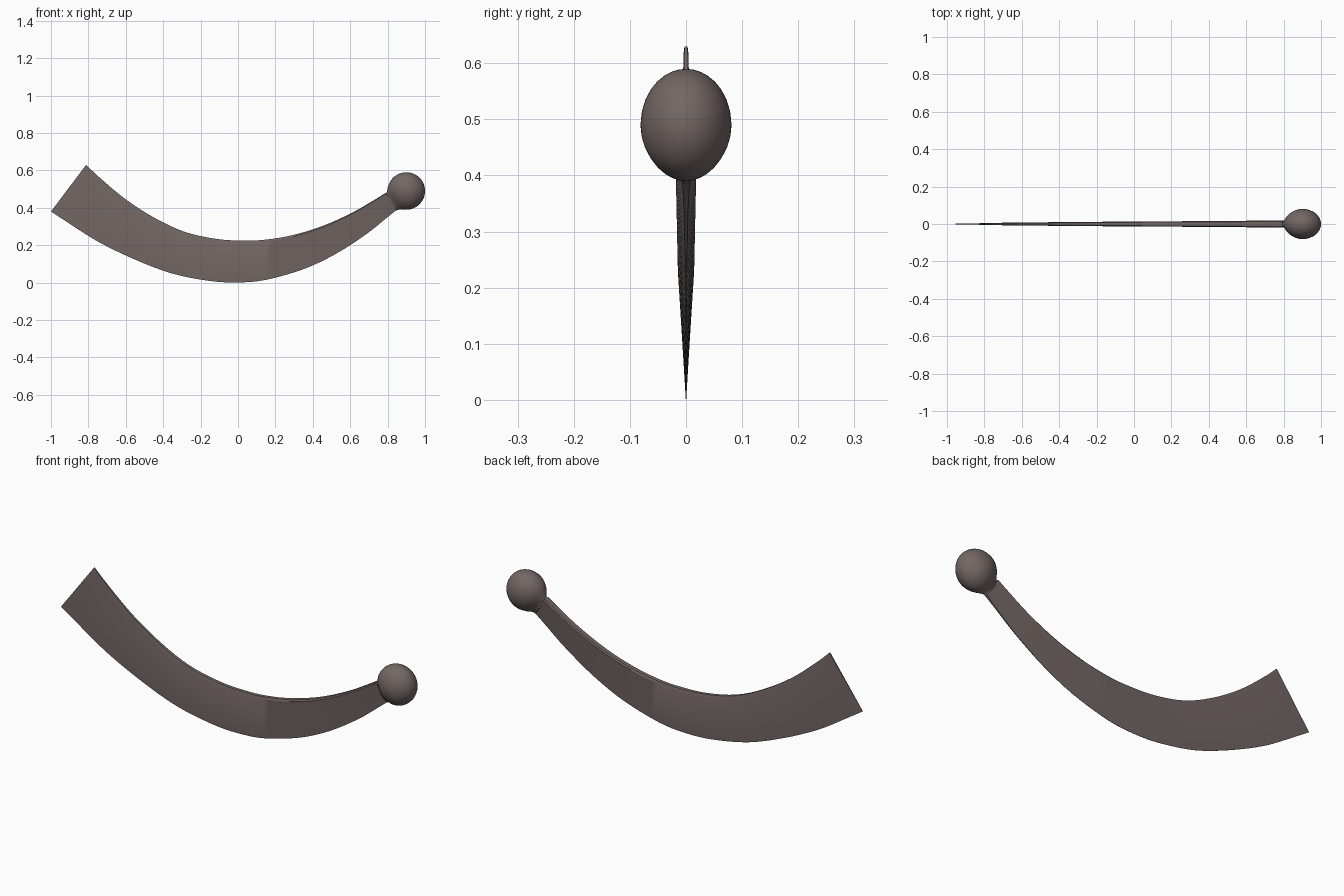
import bpy, bmesh, math
from mathutils import Vector

if "Cube" in bpy.data.objects:
    bpy.data.objects.remove(bpy.data.objects["Cube"])

mat = bpy.data.materials.new("dark warm grey")
mat.diffuse_color = (0.17, 0.135, 0.127, 1)
mat.use_nodes = True
mat.node_tree.nodes["Principled BSDF"].inputs["Base Color"].default_value = mat.diffuse_color


def loft(name, rings, angle):
    """Skin closed rings of equal point count and cap both ends."""
    bm = bmesh.new()
    vs = [[bm.verts.new(p) for p in r] for r in rings]
    n = len(rings[0])
    for a, b in zip(vs, vs[1:]):
        for i in range(n):
            j = (i + 1) % n
            bm.faces.new((a[i], a[j], b[j], b[i]))
    bm.faces.new(vs[0][::-1])
    bm.faces.new(vs[-1])
    bmesh.ops.recalc_face_normals(bm, faces=bm.faces)
    me = bpy.data.meshes.new(name)
    bm.to_mesh(me)
    bm.free()
    ob = bpy.data.objects.new(name, me)
    bpy.context.collection.objects.link(ob)
    me.materials.append(mat)
    bpy.ops.object.select_all(action='DESELECT')
    ob.select_set(True)
    bpy.context.view_layer.objects.active = ob
    bpy.ops.object.shade_smooth_by_angle(angle=math.radians(angle))
    return ob


def catmull(a, b, c, d, t):
    return [0.5 * (2*q + (r-p)*t + (2*p-5*q+4*r-s)*t*t + (3*q-p-3*r+s)*t**3)
            for p, q, r, s in zip(a, b, c, d)]


# Blade stations: cutting edge x, z, spine x, z, spine half thickness, edge half thickness
st = [(-1, .38, -.812, .63, .004, .0004),
      (-.92, .328, -.74, .562, .006, .0004),
      (-.75, .22, -.6, .445, .008, .0004),
      (-.55, .123, -.44, .343, .0095, .0004),
      (-.35, .048, -.28, .27, .011, .0004),
      (-.15, .009, -.11, .233, .0125, .0004),
      (.0, .001, .03, .225, .0133, .0004),
      (.15, .015, .15, .23, .014, .0004),
      (.35, .072, .3, .256, .015, .0005),
      (.52, .152, .46, .306, .016, .001),
      (.68, .255, .61, .374, .0175, .002),
      (.79, .342, .72, .437, .019, .004),
      (.855, .395, .79, .48, .02, .007)]
rings = []
for i in range(len(st) - 1):
    a, d = st[max(i-1, 0)], st[min(i+2, len(st)-1)]
    for k in range(4):
        rings.append(catmull(a, st[i], st[i+1], d, k / 4))
rings.append(st[-1])


def section(s):
    ex, ez, sx, sz, hs, he = s
    e, t = Vector((ex, 0, ez)), Vector((sx, 0, sz))
    m = e.lerp(t, 0.96)
    return [e + Vector((0, -he, 0)), m + Vector((0, -hs, 0)), t + Vector((0, -hs*.7, 0)),
            t + Vector((0, hs*.7, 0)), m + Vector((0, hs, 0)), e + Vector((0, he, 0))]


loft("curved_blade", [section(s) for s in rings], 30)

# Ball pommel: flattened ball drawn out to a narrow neck at the blade
axis = Vector((.8, 0, .6))
side = Vector((-.6, 0, .8))
centre = Vector((.9, 0, .49))
R, N = 0.1, 32
ball = []
for s, w, h in [(-.105, .052, .019), (-.096, .054, .022), (-.085, .06, .033), (-.07, .073, .05)]:
    ball.append((s, w, h))
for k in range(22):
    a = math.radians(122 - k * 121 / 21)
    s, w = R * math.cos(a), R * math.sin(a)
    t = min(1, max(0, (s + .07) / .06))
    ball.append((s, w, w * (.74 + .07 * t)))
loft("ball_pommel", [[centre + axis*s + side*(w*math.cos(2*math.pi*i/N))
                      + Vector((0, h*math.sin(2*math.pi*i/N), 0)) for i in range(N)]
                     for s, w, h in ball], 50)
